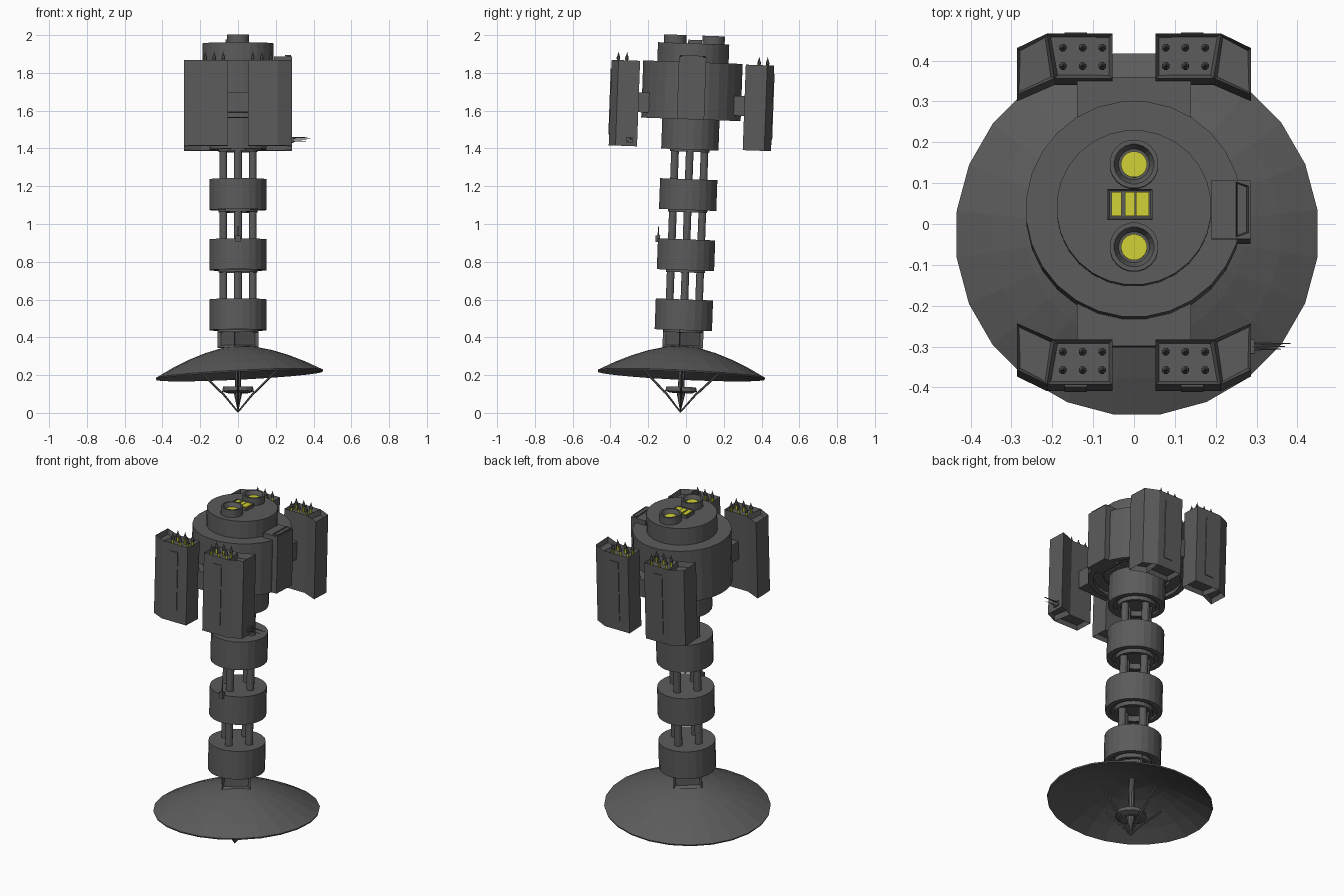
import bpy, bmesh, math
from mathutils import Matrix, Vector

if "Cube" in bpy.data.objects:
    bpy.data.objects.remove(bpy.data.objects["Cube"])


def mat(name, c):
    m = bpy.data.materials.new(name)
    m.diffuse_color = (*c, 1)
    m.use_nodes = True
    m.node_tree.nodes["Principled BSDF"].inputs["Base Color"].default_value = m.diffuse_color
    return m


GREY = mat("dark_grey", (0.105, 0.105, 0.105))
YELLOW = mat("signal_yellow", (0.62, 0.62, 0.035))

# The whole craft leans slightly towards +y
LEAN = Matrix.Translation((0, -0.03, 0)) @ Matrix.Rotation(-0.036, 4, 'X')


def finish(bm, name, m=GREY, local=None):
    bmesh.ops.recalc_face_normals(bm, faces=bm.faces)
    me = bpy.data.meshes.new(name)
    bm.transform(LEAN @ (local or Matrix()))
    bm.to_mesh(me)
    bm.free()
    me.materials.append(m)
    ob = bpy.data.objects.new(name, me)
    bpy.context.collection.objects.link(ob)
    return ob


def lathe(name, profile, n=24, at=(0, 0, 0), m=GREY, local=None):
    """Revolve (radius, z) points about z; radius 0 becomes a pole."""
    bm = bmesh.new()
    rings = []
    for r, z in profile:
        k = 1 if r == 0 else n
        rings.append([bm.verts.new((at[0] + r * math.cos(2 * math.pi * (i + .5) / n),
                                    at[1] + r * math.sin(2 * math.pi * (i + .5) / n),
                                    at[2] + z)) for i in range(k)])
    for a, b in zip(rings, rings[1:]):
        for i in range(n):
            j = (i + 1) % n
            vs = [a[i % len(a)], a[j % len(a)], b[j % len(b)], b[i % len(b)]]
            bm.faces.new(list(dict.fromkeys(vs)))
    return finish(bm, name, m, local)


def prism(name, pts, z0, z1, inset=0, depth=0, m=GREY, sides=False, local=None):
    """Extrude an outline in z, optionally with recessed ends or sides."""
    bm = bmesh.new()
    lo = [bm.verts.new((x, y, z0)) for x, y in pts]
    hi = [bm.verts.new((x, y, z1)) for x, y in pts]
    caps = [bm.faces.new(lo[::-1]), bm.faces.new(hi)]
    n = len(pts)
    walls = [bm.faces.new((lo[i], lo[(i + 1) % n], hi[(i + 1) % n], hi[i])) for i in range(n)]
    bmesh.ops.recalc_face_normals(bm, faces=bm.faces)
    if inset:
        bmesh.ops.inset_individual(bm, faces=walls if sides else caps,
                                   thickness=inset, depth=-depth)
    return finish(bm, name, m, local)


def box(name, x0, x1, y0, y1, z0, z1, **kw):
    return prism(name, [(x0, y0), (x1, y0), (x1, y1), (x0, y1)], z0, z1, **kw)


def rod(name, a, b, r0, r1, n=6):
    a, b = Vector(a), Vector(b)
    q = (b - a).to_track_quat('Z', 'Y').to_matrix().to_4x4()
    return lathe(name, [(0, 0), (r0, 0), (r1, (b - a).length), (0, (b - a).length)], n,
                 local=Matrix.Translation(a) @ q)


# Dish, thin shell with a small extra tilt
dish_tilt = (Matrix.Translation((0, 0, 0.357)) @ Matrix.Rotation(-0.05, 4, 'Y')
             @ Matrix.Rotation(-0.012, 4, 'X'))
R = 0.446
outer = [(R * t, -0.152 * t ** 1.65) for t in (0, .2, .4, .6, .8, 1)]
inner = [(r * 0.995, z - 0.008) for r, z in reversed(outer)]
lathe("dish", outer + inner, 24, local=dish_tilt)

# Dish feed: mast, small reflector, spike and struts
lathe("feed_mast", [(0, .35), (.017, .35), (.017, .14), (.024, .11), (0, 0)], 10)
lathe("feed_reflector", [(.025, .135), (.08, .138), (.085, .115), (.06, .105), (.025, .112)], 16)
for i in range(4):
    a = i * math.pi / 2
    c, s = math.cos(a), math.sin(a)
    rod("feed_strut", (.205 * c, .205 * s, .225), (.088 * c, .088 * s, .108), .006, .006)
    rod("feed_spike_leg", (.088 * c, .088 * s, .112), (0, 0, .005), .006, .004)

# Dish mount block with recessed sides
b = 0.077
box("dish_mount", -b, b, -b, b, .345, .445, inset=.018, depth=.012, sides=True,
    local=Matrix.Rotation(math.radians(35), 4, 'Z'))

# Column rings and the rods between them
RING_R = 0.153
for z in (.438, .756, 1.075, 1.395):
    lathe("column_ring", [(0, z + .02), (.085, z + .02), (.085, z - .012), (.105, z - .012),
                          (.105, z + .012), (.125, z + .012), (.125, z), (RING_R, z),
                          (RING_R, z + .163), (0, z + .163)], 24)
for z in (.595, .912, 1.23):
    for i in range(4):
        a = i * math.pi / 2
        x, y = .078 * math.cos(a), .078 * math.sin(a)
        rod("column_rod", (x, y, z), (x, y, z + .19), .021, .021, 12)

# Main body and upper drum
lathe("main_body", [(0, 1.59), (.18, 1.59), (.18, 1.575), (.235, 1.575), (.235, 1.555),
                    (.265, 1.555), (.265, 1.858), (0, 1.858)], 28)
lathe("upper_drum", [(0, 1.85), (.19, 1.85), (.19, 1.957), (0, 1.957)], 28)

# Top sockets with yellow lamps, and the lamp tray
for y in (-.105, .098):
    lathe("top_socket", [(.06, 1.95), (.06, 2.0), (.049, 2.0), (.038, 1.975), (0, 1.975)], 20,
          at=(0, y + .007, 0))
    lathe("top_lamp", [(.032, 1.974), (.032, 1.98), (0, 1.98)], 20, at=(0, y + .007, 0), m=YELLOW)
box("lamp_tray", -.065, .045, -.029, .045, 1.95, 1.976, inset=.007, depth=.006)
for x0, x1 in ((-.055, -.03), (-.022, .002), (.005, .037)):
    box("tray_lamp", x0, x1, -.021, .037, 1.969, 1.975, m=YELLOW)

# Side equipment box
prism("side_box", [(.19, -.075), (.285, -.075), (.285, .07), (.19, .07)], 1.555, 1.885)
prism("side_box_recess_rim", [(.25, -.07), (.28, -.06), (.28, .055), (.25, .065)], 1.88, 1.893,
      inset=.005, depth=.008)

# Cross arm carrying the four pods
box("cross_arm", -.14, .14, -.33, .33, 1.583, 1.688)

# Four bent pods with recessed ends, face strips and emitter spikes
for sx in (-1, 1):
    for sy in (-1, 1):
        flip = Matrix.Diagonal((sx, sy, 1, 1))
        prism("pod_main", [(.053, .32), (.195, .32), (.213, .43), (.053, .43)], 1.402, 1.855,
              inset=.012, depth=.025, local=flip)
        prism("pod_wing", [(.195, .32), (.287, .28), (.287, .394), (.213, .43)], 1.402, 1.855,
              inset=.01, depth=.03, local=flip)
        box("pod_face_strip", .115, .17, .43, .434, 1.46, 1.81, local=flip)
        for x in (.078, .126, .174):
            for y in (.35, .395):
                p = (sx * x, sy * y, 0)
                lathe("emitter_base", [(.007, 1.828), (.007, 1.86), (0, 1.86)], 6, at=p, m=YELLOW)
                lathe("emitter_spike", [(0, 1.853), (.010, 1.86), (.010, 1.87), (.004, 1.885),
                                        (0, 1.9)], 8, at=p)

# Needle sensors on the front right pod
box("needle_mount", .28, .295, -.34, -.305, 1.42, 1.45)
for y, z, l in ((-.315, 1.44, .095), (-.328, 1.428, .07), (-.322, 1.447, .08)):
    rod("needle", (.29, y, z), (.29 + l, y, z), .004, .001)

# Whip aerial on the middle ring
box("aerial_mount", -.012, .012, -.165, -.14, .90, .935)
rod("aerial", (0, -.15, .93), (0, -.15, .985), .005, .002)
